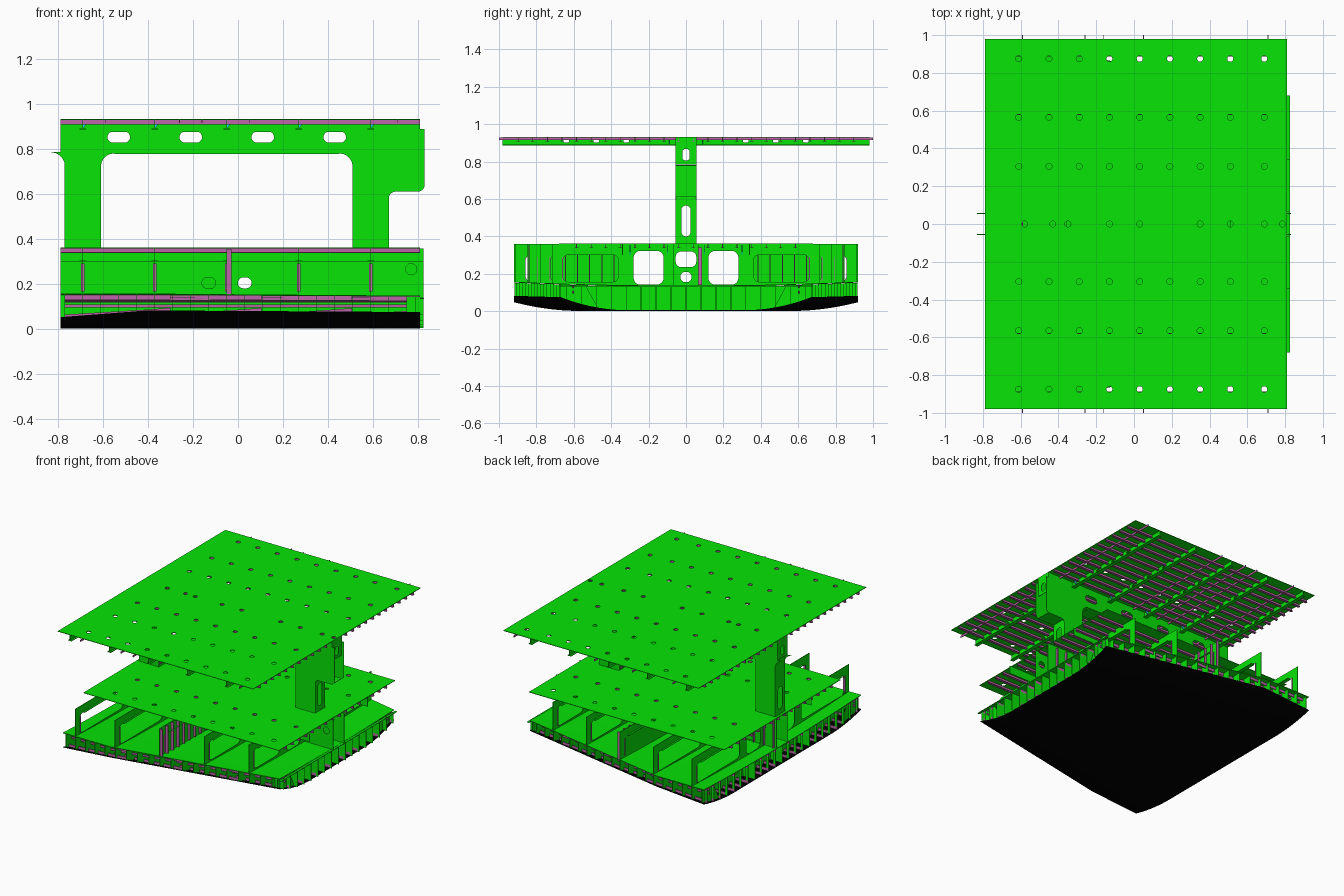
import bpy, bmesh, math
from mathutils import Vector
from mathutils.geometry import tessellate_polygon

if "Cube" in bpy.data.objects:
    bpy.data.objects.remove(bpy.data.objects["Cube"])


def colour(name, rgb):
    m = bpy.data.materials.new(name)
    m.diffuse_color = (*rgb, 1)
    m.use_nodes = True
    m.node_tree.nodes["Principled BSDF"].inputs["Base Color"].default_value = m.diffuse_color
    return m


GREEN = colour("green_steel", (0.002, 0.78, 0.002))
PURPLE = colour("purple_stiffener", (0.52, 0.13, 0.4))
BLACK = colour("black_shell", (0.0, 0.0, 0.0))
CYAN = colour("cyan_bracket", (0.01, 0.75, 0.95))
T = 0.004
FRAMES = [-0.69, -0.37, -0.05, 0.27, 0.59]


def finish(name, bm, mat):
    bmesh.ops.recalc_face_normals(bm, faces=bm.faces[:])
    me = bpy.data.meshes.new(name)
    bm.to_mesh(me)
    bm.free()
    me.materials.append(mat)
    ob = bpy.data.objects.new(name, me)
    bpy.context.collection.objects.link(ob)
    return ob


def boxes(name, items, mat):
    bm = bmesh.new()
    for x0, x1, y0, y1, z0, z1 in items:
        v = bmesh.ops.create_cube(bm, size=1)["verts"]
        for p in v:
            p.co = (x0 + (p.co.x + .5) * (x1 - x0), y0 + (p.co.y + .5) * (y1 - y0), z0 + (p.co.z + .5) * (z1 - z0))
    return finish(name, bm, mat)


def rounded(pts, n=5):
    # polygon whose points may carry a corner radius
    out = []
    for i, p in enumerate(pts):
        c = Vector(p[:2])
        r = p[2] if len(p) > 2 else 0
        if not r:
            out.append(c)
            continue
        a = c + (Vector(pts[i - 1][:2]) - c).normalized() * r
        b = c + (Vector(pts[(i + 1) % len(pts)][:2]) - c).normalized() * r
        for k in range(n + 1):
            t = k / n * math.pi / 2
            out.append(c + (a - c) * (1 - math.sin(t)) + (b - c) * (1 - math.cos(t)))
    return out


def slot(u0, u1, v0, v1, r):
    return rounded([(u0, v0, r), (u1, v0, r), (u1, v1, r), (u0, v1, r)])


def circle(u, v, r, n=12):
    return [Vector((u + r * math.cos(k * math.tau / n), v + r * math.sin(k * math.tau / n))) for k in range(n)]


def plate(name, loops, plane, off, mat=GREEN, t=T):
    # flat plate with holes: first loop is the outline
    put = {"xy": lambda u, v, w: (u, v, w), "xz": lambda u, v, w: (u, w, v), "yz": lambda u, v, w: (w, u, v)}[plane]
    bm = bmesh.new()
    flat = [p for lp in loops for p in lp]
    lo = [bm.verts.new(put(p[0], p[1], off - t / 2)) for p in flat]
    hi = [bm.verts.new(put(p[0], p[1], off + t / 2)) for p in flat]
    for tri in tessellate_polygon([[Vector((p[0], p[1], 0)) for p in lp] for lp in loops]):
        for side in (lo, hi):
            bm.faces.new([side[i] for i in tri])
    s = 0
    for lp in loops:
        n = len(lp)
        for i in range(n):
            a, b = s + i, s + (i + 1) % n
            bm.faces.new((lo[a], lo[b], hi[b], hi[a]))
        s += n
    return finish(name, bm, mat)


def sheet(name, fn, us, vs, mat, t=T):
    bm = bmesh.new()
    g = [[bm.verts.new(fn(u, v)) for v in vs] for u in us]
    for i in range(len(us) - 1):
        for j in range(len(vs) - 1):
            bm.faces.new((g[i][j], g[i + 1][j], g[i + 1][j + 1], g[i][j + 1]))
    ob = finish(name, bm, mat)
    m = ob.modifiers.new("thickness", "SOLIDIFY")
    m.thickness, m.offset = t, 0
    return ob


# Hull form
def half(x):
    return 0.92 if x < -0.4 else 0.92 - 0.25 * (x + 0.4) / 1.21


def hull(x, y):
    e = 0.05 + 0.03 * (x + 0.79) / 0.39 if x < -0.4 else 0.08 - 0.006 * (x + 0.4)
    return 0.003 + (e - 0.003) * max(0, (abs(y) - half(x) + 0.36) / 0.36) ** 2


def inner(y):
    return 0.135 + 0.02 * (y / 0.92) ** 2


def span(a, b, n):
    return [a + (b - a) * i / n for i in range(n + 1)]


XS = span(-0.79, -0.4, 5) + span(-0.3, 0.81, 11)
VS = span(-1, 1, 44)
sheet("bottom_shell", lambda x, v: (x, v * half(x), hull(x, v * half(x))), XS, VS, BLACK)
sheet("inner_bottom", lambda x, v: (x, v * half(x), inner(v * half(x))), XS, VS, GREEN)

# Double bottom: longitudinals, girders, end brackets, floors and bilge brackets
for k in range(-11, 12):
    y = k * 0.08
    xs = [x for x in XS if half(x) > abs(y) + 0.005]
    if k in (0, 4, -4):
        sheet("bottom_girder", lambda x, v: (x, y, hull(x, y) * (1 - v) + (inner(y) - .003) * v),
              xs + [0.825], [0, 1], GREEN)
        continue
    sheet("shell_longitudinal", lambda x, v: (x, y, hull(x, y) + v), xs, [0, 0.022], PURPLE)
    sheet("inner_bottom_longitudinal", lambda x, v: (x, y, inner(y) - v), xs, [0, 0.022], PURPLE)
    for x0, x1 in ((-.79, -.77), (.75, .825)):
        if abs(y) < half(x1) - 0.01:
            plate("end_bracket", [[(x0, hull(x0, y)), (x1, hull(x1, y)), (x1, inner(y) - .003), (x0, inner(y) - .003)]],
                  "xz", y)
for s in (-1, 1):
    for z in (0.095, 0.125):
        sheet("bilge_stringer", lambda x, v: (x, s * (half(x) - 0.07), z + v), XS, [0, 0.014], PURPLE)
for i in range(40):
    x = -0.77 + 0.04 * i
    h = half(x) - 0.004
    if i % 8 == 2 or i == 38:
        ys = span(-h, h, 36)
        holes = [slot(s * c - 0.04, s * c + 0.04, 0.05, 0.1, 0.024) for c in (0.16, 0.42) for s in (-1, 1)] * (i < 38)
        plate("floor_plate", [[(y, hull(x, y)) for y in ys] + [(y, inner(y) - .003) for y in ys[::-1]]] + holes, "yz", x)
    elif i % 2 == 0 or x > 0.76:
        for s in (-1, 1):
            ys = span(s * (h - 0.2), s * h, 6)
            plate("bilge_bracket", [[(y, hull(x, y)) for y in ys] + [(ys[-1], inner(h) - .003),
                                                                    (ys[2], inner(ys[2]) - .003)]], "yz", x)

# Transverse ring frames between inner bottom and middle deck
for x in FRAMES:
    h = half(x)
    ys = span(h, -h, 16)
    loops = [[(-h, 0.358), (h, 0.358)] + [(y, inner(y)) for y in ys]]
    loops += [slot(-0.055, 0.055, 0.235, 0.32, 0.03), slot(-0.03, 0.03, 0.155, 0.21, 0.025)]
    for s in (-1, 1):
        loops.append(slot(s * 0.2 - 0.08, s * 0.2 + 0.08, 0.142, 0.322, 0.035))
        if x != -0.05:
            c, w = s * (0.36 + h - 0.055) / 2, (h - 0.055 - 0.36) / 2
            loops.append(slot(c - w, c + w, 0.156, 0.302, 0.035))
    plate("ring_frame", loops, "yz", x)
    boxes("frame_post_flange", [(x - .008, x + .008, s * (h - .055) - .002, s * (h - .055) + .002, .165, .29)
                                for s in (-1, 1)], PURPLE)
    boxes("frame_beam_flange", [(x - .014, x + .014, min(s * .39, s * (h - .09)), max(s * .39, s * (h - .09)), .3, .304)
                                for s in (-1, 1)], GREEN)
    for y in (-0.3, 0.3, -0.1, 0.1):
        plate("deck_bracket", [[(x, 0.355), (x + 0.035, 0.355), (x, 0.3)]], "xz", y, CYAN)

# Stiffeners on the transverse bulkhead
boxes("bulkhead_stiffener", [(-.05, -.03, s * y - .003, s * y + .003, .15, .355)
                             for y in [0.32 + 0.065 * i for i in range(9)] for s in (-1, 1)], PURPLE)

# Longitudinal centre walls, stiffened on the far side
for s in (-1, 1):
    holes = [slot(0.0, 0.06, 0.18, 0.228, 0.022)]
    if s < 0:
        holes += [slot(-0.16, -0.1, 0.18, 0.228, 0.022), circle(0.77, 0.265, 0.025)]
    plate("centre_wall", [[(-.79, .137), (.825, .137), (.825, .358), (-.79, .358)]] + holes, "xz", s * 0.065)
    boxes("deck_girder", [(-.79, .825, s * .34 - .002, s * .34 + .002, .3, .358)], GREEN)
boxes("centre_wall_stiffener", [(x - .003, x + .003, .065, .085, .14, .34) for x in [-0.77 + 0.08 * i for i in range(20)]
                                if abs(x - .03) > .035 and abs(x + .13) > .035], PURPLE)

# Decks with drain holes and longitudinal stiffeners
HX = [-0.61, -0.45, -0.29, -0.13, 0.03, 0.19, 0.35, 0.51, 0.69]
CX = [-0.58, -0.43, -0.35, -0.13, 0.03, 0.35, 0.51, 0.69, 0.785]
for name, w, z, rows, n in (("top_deck", 0.98, 0.93, (0.305, 0.565, 0.875), 12),
                            ("middle_deck", 0.68, 0.36, (0.305, 0.565), 8)):
    holes = [circle(x, s * y, 0.016) for x in HX for y in rows for s in (-1, 1)]
    holes += [circle(x, 0, 0.016) for x in CX if w > 0.9]
    plate(name, [[(-.79, -w), (.81, -w), (.81, w), (-.79, w)]] + holes, "xy", z)
    st = []
    for k in range(-n, n):
        y = (k + 0.5) * 0.078
        st += [(-.79, .81, y - .002, y + .002, z - .022, z - .001), (-.79, .81, y - .009, y + .009, z - .022, z - .019)]
    boxes(name + "_stiffeners", st, PURPLE)
boxes("deck_edge_bars", [(x - .002, x + .002, -1, 1, .914, .928) for x in (-.59, -.26, -.16, .05, .71)], PURPLE)
boxes("inner_bottom_end_plate", [(.81, .827, -.68, .68, .132, .136)], GREEN)

# Transverse beams under the top deck
for x in FRAMES:
    holes = [slot(s * y - .015, s * y + .015, .902, .918, .007) for y in (.32, .48, .64) for s in (-1, 1)]
    plate("top_deck_beam", [[(-.98, .888), (.98, .888), (.98, .928), (-.98, .928)]] + holes, "yz", x)
    boxes("top_beam_flange", [(x - .014, x + .014, -.98, .98, .886, .89)], GREEN)
    for y in (-0.09, 0.09):
        plate("top_bracket", [[(x, .927), (x + .03, .927), (x, .89)]], "xz", y, CYAN)

# Centre box girder and pillars
profile = rounded([(-.79, .928), (-.79, .785), (-.83, .785), (-.77, .78, .055), (-.77, .36), (-.61, .36),
                   (-.61, .78, .06), (.51, .78, .06), (.51, .36), (.67, .36), (.67, .61, .03), (.83, .61, .03),
                   (.83, .888), (.81, .888), (.81, .928)])
windows = [slot(x - .05, x + .05, .828, .876, .023) for x in (-.53, -.21, .11, .43)]
for y in (-0.055, 0.055):
    plate("box_girder_side", [profile] + windows, "xz", y)
for x in (-.77, -.61, .51, .67):
    plate("pillar_end", [[(-.055, .36), (.055, .36), (.055, .78), (-.055, .78)], slot(-.025, .025, .4, .565, .024)],
          "yz", x)
for x in (-.788, .808):
    plate("girder_end", [[(-.055, .785), (.055, .785), (.055, .928), (-.055, .928)], slot(-.02, .02, .805, .868, .019)],
          "yz", x)
boxes("girder_bottom_plate", [(-.55, .45, -.055, .055, .778, .782), (.67, .81, -.055, .055, .61, .614)], GREEN)
